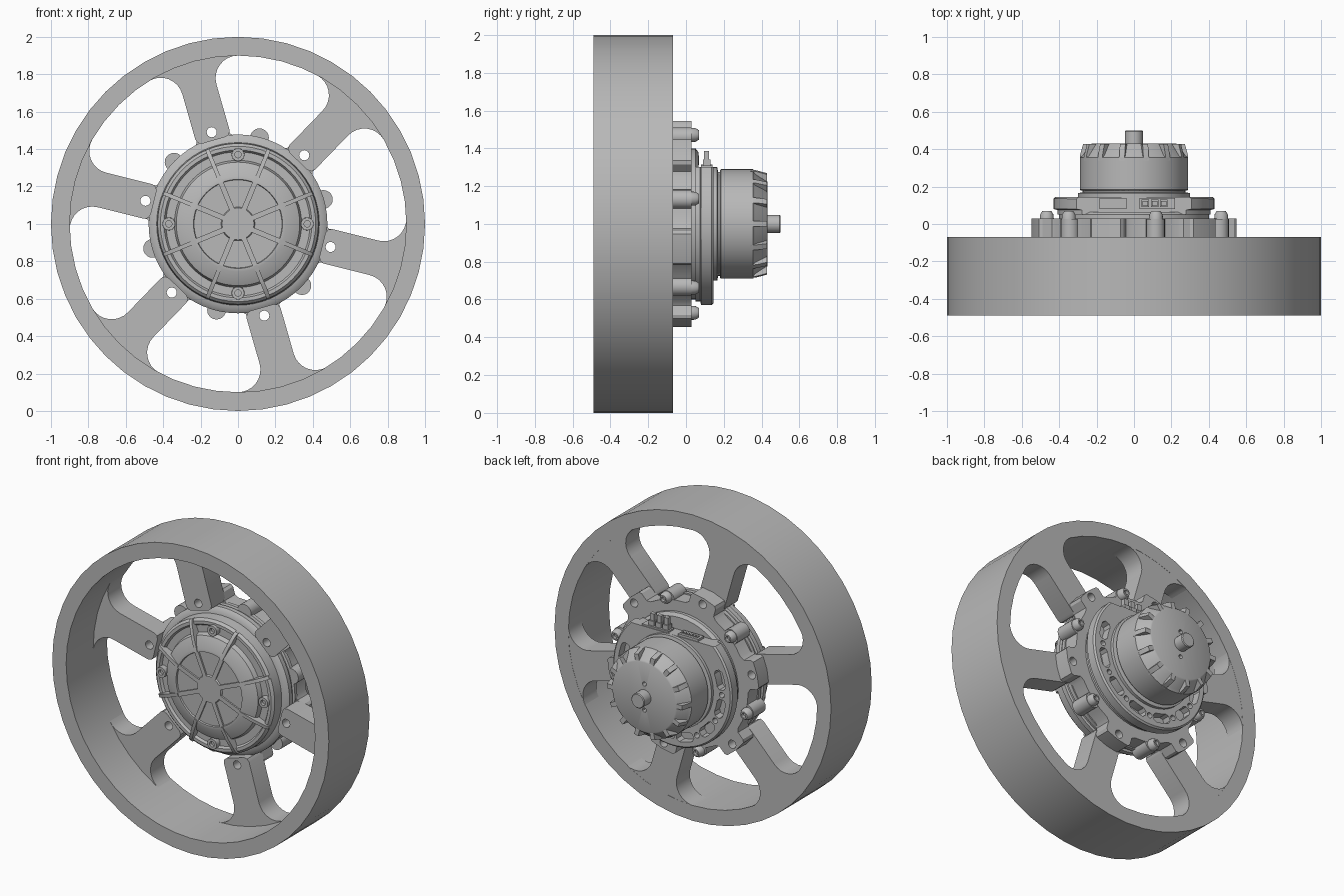
import bpy, bmesh
from math import sin, cos, pi, radians, sqrt, atan2
from mathutils import Matrix, Vector

cube = bpy.data.objects.get("Cube")
if cube:
    bpy.data.objects.remove(cube)

AXLE = 1.0   # height of the wheel axis, which runs along y
grey = bpy.data.materials.new("plain_grey")
grey.use_nodes = True
grey.diffuse_color = (0.48, 0.48, 0.48, 1)
grey.node_tree.nodes["Principled BSDF"].inputs["Base Color"].default_value = grey.diffuse_color
parts = []


def finish(name, bm):
    bmesh.ops.recalc_face_normals(bm, faces=bm.faces)
    mesh = bpy.data.meshes.new(name)
    bm.to_mesh(mesh)
    bm.free()
    mesh.materials.append(grey)
    obj = bpy.data.objects.new(name, mesh)
    bpy.context.collection.objects.link(obj)
    parts.append(obj)
    return obj


def polar(r, deg):
    return (r * cos(radians(deg)), r * sin(radians(deg)))


def circle(center, r, n=16):
    return [(center[0] + r * cos(2 * pi * i / n), center[1] + r * sin(2 * pi * i / n)) for i in range(n)]


def turn(points, deg):
    c, s = polar(1, deg)
    return [(x * c - z * s, x * s + z * c) for x, z in points]


def revolve(name, profile, center=(0, 0), steps=48, closed=False):
    """Lathe a (radius, y) profile around an axis parallel to y."""
    bm = bmesh.new()
    verts = [bm.verts.new((r, y, 0)) for r, y in profile]
    for a, b in zip(verts, verts[1:]):
        bm.edges.new((a, b))
    if closed:
        bm.edges.new((verts[-1], verts[0]))
    bmesh.ops.spin(bm, geom=bm.verts[:] + bm.edges[:], cent=(0, 0, 0), axis=(0, 1, 0),
                   angle=2 * pi, steps=steps, use_merge=True)
    bmesh.ops.remove_doubles(bm, verts=bm.verts, dist=1e-5)
    bmesh.ops.translate(bm, verts=bm.verts, vec=(center[0], 0, AXLE + center[1]))
    return finish(name, bm)


def extrude(bm, coords, offset):
    face = bm.faces.new([bm.verts.new(c) for c in coords])
    top = bmesh.ops.extrude_face_region(bm, geom=[face], use_keep_orig=True)["geom"]
    bmesh.ops.translate(bm, verts=[v for v in top if isinstance(v, bmesh.types.BMVert)], vec=offset)


def prism(name, outlines, y0, y1):
    """Extrude (x, z) outlines along y."""
    bm = bmesh.new()
    for outline in outlines:
        extrude(bm, [(x, y0, z + AXLE) for x, z in outline], (0, y1 - y0, 0))
    return finish(name, bm)


def fins(name, profile, width, angles):
    """Radial blades from a (radius, y) profile."""
    bm = bmesh.new()
    for deg in angles:
        spin = Matrix.Translation((0, 0, AXLE)) @ Matrix.Rotation(-radians(deg), 4, 'Y')
        extrude(bm, [spin @ Vector((r, y, -width / 2)) for r, y in profile],
                spin.to_3x3() @ Vector((0, 0, width)))
    return finish(name, bm)


def cut(obj, cutter):
    mod = obj.modifiers.new("cut", 'BOOLEAN')
    mod.operation = 'DIFFERENCE'
    mod.solver = 'EXACT'
    mod.object = cutter
    bpy.context.view_layer.objects.active = obj
    bpy.ops.object.modifier_apply(modifier=mod.name)


def discard(cutter):
    parts.remove(cutter)
    bpy.data.objects.remove(cutter)


SPOKES = [46 + 60 * i for i in range(6)]
LOBES = [a + 30 for a in SPOKES]

# Wheel rim
revolve("wheel_rim", [(1, -.49), (1, -.07), (.9, -.07), (.9, -.49)], steps=48, closed=True)

# Spokes: straight sides that flare into the rim with a fillet
half, fillet, inner = .095, .12, .9
cu, cv = sqrt((inner - fillet) ** 2 - (half + fillet) ** 2), half + fillet
end = atan2(cv, cu)
side = [(.465, half - .03), (.474, half - .009), (.495, half)]
for i in range(9):
    t = -pi / 2 + (end + pi / 2) * i / 8
    side.append((cu + fillet * cos(t), cv + fillet * sin(t)))
outer = [(.95 * cos(end * k / 4), .95 * sin(end * k / 4)) for k in range(4, -5, -1)]
blade = side + outer + [(u, -v) for u, v in reversed(side)]
spokes = prism("spokes", [turn(blade, a) for a in SPOKES], -.21, -.071)

# Hub ring with broad lobes behind the spokes and round lobes between them
sector = [polar(r, a) for r, a in ((.47, -14), (.485, -11), (.535, -10), (.55, -8.5), (.552, 0),
                                   (.55, 8.5), (.535, 10), (.485, 11), (.47, 14), (.47, 22),
                                   (.47, 30), (.47, 38))]
hub = prism("hub_ring", [[p for a in SPOKES for p in turn(sector, a)]], -.08, .03)
drill = prism("bolt_hole_cutter", [circle(polar(.51, a), .027) for a in SPOKES], -.3, .2)
cut(spokes, drill)
cut(hub, drill)
discard(drill)
prism("round_lobes", [circle(polar(.475, a), .05, 20) for a in LOBES], -.1, .028)
for a in LOBES:
    revolve("lobe_bolt", [(0, .05), (.015, .05), (.015, .07), (.024, .07), (.036, .05), (.038, .02), (0, .02)],
            polar(.485, a), 16)

# Front cover with a stepped, pocketed face
revolve("front_cover", [(0, -.3), (.085, -.3), (.09, -.29), (.235, -.29), (.238, -.3), (.255, -.3),
                        (.33, -.265), (.34, -.235), (.385, -.235), (.395, -.25), (.415, -.25),
                        (.43, -.235), (.435, -.17), (.46, -.165), (.478, -.15), (.478, -.12),
                        (.465, -.115), (.465, -.1), (.478, -.095), (.478, -.07), (0, -.07)], steps=64)
RIBS = [22.5 + 45 * i for i in range(8)]
fins("cover_face_ribs", [(.07, -.3), (.245, -.3), (.245, -.28), (.07, -.28)], .028, RIBS)
fins("cover_outer_ribs", [(.24, -.306), (.33, -.29), (.415, -.265), (.43, -.25), (.43, -.21), (.24, -.21)],
     .022, RIBS)
for a in range(0, 360, 90):
    revolve("cover_screw", [(0, -.25), (.017, -.25), (.017, -.27), (.034, -.27), (.036, -.2), (0, -.2)],
            polar(.37, a), 16)

# Motor mounting flange, flattened on top, with slots and screw holes
revolve("motor_base", [(0, .02), (.4, .02), (.4, .05), (.38, .065), (0, .065)])
flange = revolve("motor_flange", [(0, .05), (.41, .05), (.41, .075), (.43, .08), (.43, .135),
                                  (.42, .145), (0, .145)], steps=64)
flat = prism("flat_cutter", [[(-.6, .3), (.6, .3), (.6, .6), (-.6, .6)]], .03, .3)
cut(flange, flat)
discard(flat)
slot = []
for r, span in ((.39, (-7, -3.5, 0, 3.5, 7)), (.33, (7, 3.5, 0, -3.5, -7))):
    tip = 10 if r > .36 else -10
    slot += [polar(r, a) for a in span] + [polar(.375, tip), polar(.345, tip)][::1 if tip > 0 else -1]
MOUNTS = range(165, 376, 30)
slots = prism("slot_cutter", [turn(slot, a) for a in MOUNTS]
              + [circle(polar(.36, a + 15), .018, 12) for a in MOUNTS[:-1]], .09, .2)
cut(flange, slots)
discard(slots)

# Motor can, end vents and shaft
revolve("motor_collar", [(0, .13), (.3, .13), (.3, .165), (.275, .17), (.275, .2), (0, .2)])
can = revolve("motor_can", [(0, .18), (.285, .18), (.29, .185), (.29, .355), (.275, .365), (.235, .425),
                            (.225, .43), (0, .43)], steps=56)
holes = prism("end_hole_cutter", [circle((0, z), .014, 12) for z in (-.085, .085)], .4, .5)
cut(can, holes)
discard(holes)
fins("motor_vent_ribs", [(.2, .34), (.29, .34), (.288, .37), (.272, .428), (.2, .428)], .03,
     [360 / 14 * i for i in range(14)])
revolve("motor_shaft", [(0, .42), (.048, .42), (.048, .495), (.043, .5), (0, .5)], steps=24)


# Electrical connectors on the flat top of the flange
def box(x0, x1, z0, z1):
    return [(x0, z0), (x1, z0), (x1, z1), (x0, z1)]


prism("socket_housing", [box(-.185, -.04, .27, .315)], .08, .14)
prism("socket_pins", [box(-.17 + .022 * i, -.158 + .022 * i, .3, .322) for i in range(6)], .105, .125)
prism("terminal_block", [box(.03, .22, .27, .31)], .08, .14)
for x in (.06, .11, .16):
    prism("terminal_post", [box(x - .02, x + .02, .3, .34)], .09, .13)
    prism("terminal_cap", [box(x - .015, x + .015, .34, .385)], .095, .122)

# Smooth shading with crisp edges
for obj in bpy.context.view_layer.objects:
    obj.select_set(obj in parts)
bpy.context.view_layer.objects.active = parts[0]
bpy.ops.object.shade_smooth_by_angle(angle=radians(30))
